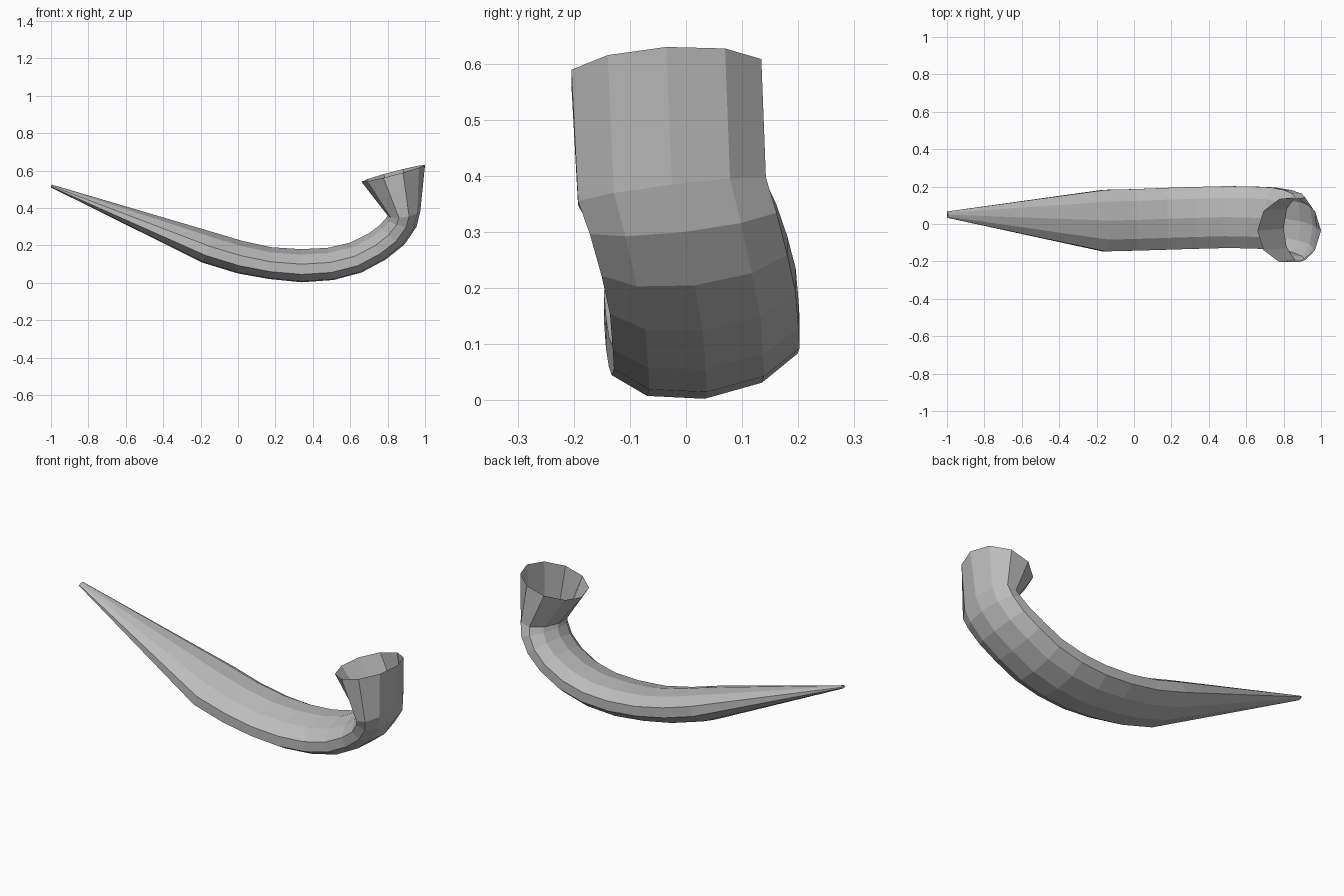
import bpy
import bmesh
from math import cos, sin, tau
from mathutils import Vector

cube = bpy.data.objects.get("Cube")
if cube:
    bpy.data.objects.remove(cube)

SIDES = 10

# One plain grey for the whole horn
grey = bpy.data.materials.new("plain_grey")
grey.use_nodes = True
colour = (0.5, 0.5, 0.5, 1)
grey.diffuse_color = colour
grey.node_tree.nodes["Principled BSDF"].inputs["Base Color"].default_value = colour

# Rings along the horn: outer x, outer z, inner x, inner z, centre y, half width, side lift
RINGS = [
    (-1.0, .51, -.995, .525, .05, .018, .002),
    (-.19, .108, -.13, .27, .018, .173, .02),
    (0, .05, .02, .225, .022, .173, .02),
    (.17, .02, .18, .19, .028, .174, .02),
    (.34, .003, .34, .18, .033, .174, .02),
    (.51, .015, .48, .187, .037, .174, .02),
    (.66, .055, .60, .215, .035, .174, .02),
    (.79, .125, .70, .265, .03, .174, .02),
    (.89, .205, .76, .31, .015, .174, .02),
    (.955, .30, .79, .345, -.005, .175, .02),
    (.975, .385, .80, .36, -.025, .176, .022),
    (1.0, .63, .66, .54, -.035, .178, .01),
]


def add_ring(bm, ox, oz, ix, iz, y, half_width, lift):
    outer, inner = Vector((ox, y, oz)), Vector((ix, y, iz))
    centre = (outer + inner) / 2
    depth = outer - centre
    width = Vector((0, half_width, lift))
    angles = [tau * k / SIDES for k in range(SIDES)]
    return [bm.verts.new(centre + depth * cos(a) + width * sin(a)) for a in angles]


# Curved tapering tube ending in an open flared cup
bm = bmesh.new()
rings = [add_ring(bm, *r) for r in RINGS]
for a, b in zip(rings, rings[1:]):
    for j in range(SIDES):
        k = (j + 1) % SIDES
        bm.faces.new((a[j], a[k], b[k], b[j]))

# Closed narrow tip
bm.faces.new(list(reversed(rings[0])))

mesh = bpy.data.meshes.new("curved_horn")
bm.to_mesh(mesh)
bm.free()
mesh.materials.append(grey)
horn = bpy.data.objects.new("curved_horn", mesh)
bpy.context.collection.objects.link(horn)
